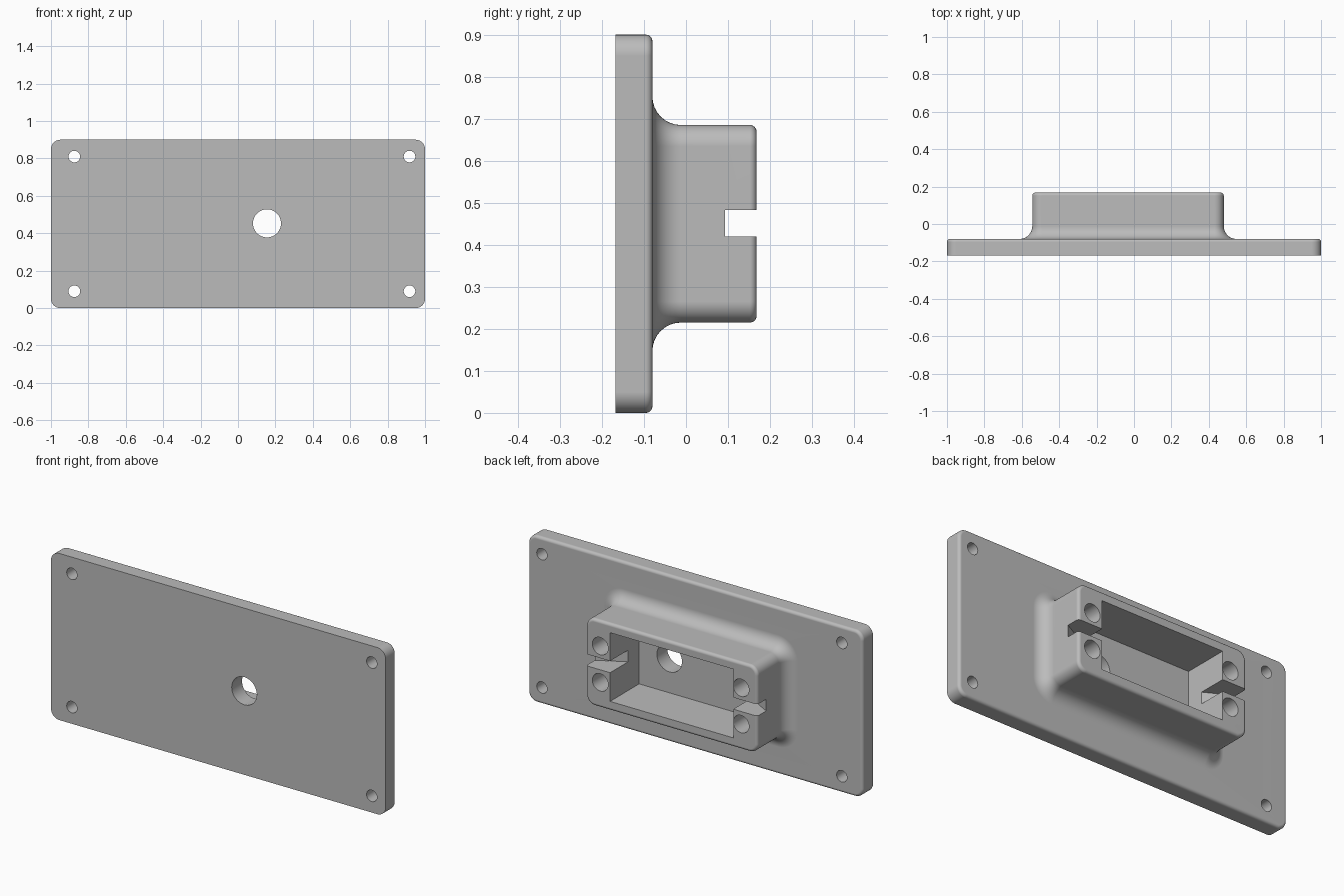
import bpy, bmesh
from math import sin, cos, pi, radians

if "Cube" in bpy.data.objects:
    bpy.data.objects.remove(bpy.data.objects["Cube"])

FRONT, SEAT, RIM = -0.168, -0.08, 0.168   # depths: plate front, plate back, housing rim
CX, CZ = -0.032, 0.45                     # housing centre
SEG = 10

grey = bpy.data.materials.new("plain grey")
grey.use_nodes = True
grey.diffuse_color = (0.5, 0.5, 0.5, 1)
grey.node_tree.nodes["Principled BSDF"].inputs["Base Color"].default_value = (0.5, 0.5, 0.5, 1)


def make_object(name, bm):
    bmesh.ops.recalc_face_normals(bm, faces=bm.faces[:])
    mesh = bpy.data.meshes.new(name)
    bm.to_mesh(mesh)
    bm.free()
    mesh.materials.append(grey)
    obj = bpy.data.objects.new(name, mesh)
    bpy.context.collection.objects.link(obj)
    return obj


def ring(bm, cx, cz, hw, hh, r, y, grow=0.0):
    """Rounded rectangle at depth y, offset outwards by grow."""
    verts = []
    for k, (sx, sz) in enumerate([(1, 1), (-1, 1), (-1, -1), (1, -1)]):
        for i in range(SEG + 1):
            a = (k + i / SEG) * pi / 2
            verts.append(bm.verts.new((cx + sx * (hw - r) + (r + grow) * cos(a), y,
                                       cz + sz * (hh - r) + (r + grow) * sin(a))))
    return verts


def prism(name, points, z0, z1):
    """Outline in x and y, extruded from z0 to z1."""
    bm = bmesh.new()
    face = bm.faces.new([bm.verts.new((x, y, z0)) for x, y in points])
    new = bmesh.ops.extrude_face_region(bm, geom=[face])["geom"]
    bmesh.ops.translate(bm, vec=(0, 0, z1 - z0),
                        verts=[v for v in new if isinstance(v, bmesh.types.BMVert)])
    return make_object(name, bm)


def drill(name, x, z, r, y0, y1):
    bpy.ops.mesh.primitive_cylinder_add(vertices=48, radius=r, depth=y1 - y0,
                                        location=(x, (y0 + y1) / 2, z),
                                        rotation=(pi / 2, 0, 0))
    obj = bpy.context.object
    obj.name = name
    obj.data.materials.append(grey)
    return obj


# Plate and housing, lofted in one piece
bm = bmesh.new()
plate = (0, 0.45, 1.0, 0.45, 0.05)
boss = (CX, CZ, 0.512, 0.235, 0.05)
EDGE, FLARE = 0.016, 0.068
quarter = [i / 8 * pi / 2 for i in range(9)]
rings = [ring(bm, *plate, FRONT)]
for a in quarter:   # rounded plate edge
    rings.append(ring(bm, *plate, SEAT - EDGE + EDGE * sin(a), EDGE * (cos(a) - 1)))
for a in quarter:   # flared foot of the housing
    rings.append(ring(bm, *boss, SEAT + FLARE * (1 - cos(a)), FLARE * (1 - sin(a))))
for a in quarter:   # rounded rim
    rings.append(ring(bm, *boss, RIM - EDGE + EDGE * sin(a), EDGE * (cos(a) - 1)))
n = len(rings[0])
for low, high in zip(rings, rings[1:]):
    for i in range(n):
        j = (i + 1) % n
        bm.faces.new((low[i], low[j], high[j], high[i]))
bm.faces.new(rings[0])
bm.faces.new(rings[-1])
body = make_object("mounting_plate", bm)

# Pocket, ramped cable notches and holes
x0, x1 = CX - 0.368, CX + 0.368
cutters = [prism("pocket", [(x0, SEAT), (x1, SEAT), (x1, 0.3), (x0, 0.3)], 0.265, 0.636)]
slot = [(0.6, 0.093), (0.512, 0.093), (0.368, 0.014), (0.33, 0.014), (0.33, 0.25), (0.6, 0.25)]
for s in (-1, 1):
    cutters.append(prism("notch", [(CX + s * x, y) for x, y in slot], 0.42, 0.483))
    for t in (-1, 1):
        cutters.append(drill("screw_hole", CX + 0.006 + s * 0.421, CZ + t * 0.098, 0.047, -0.05, 0.3))
        cutters.append(drill("corner_hole", 0.021 + s * 0.896, CZ + t * 0.36, 0.031, -0.3, 0.1))
cutters.append(drill("shaft_hole", 0.155, 0.453, 0.075, -0.3, 0.0))

bpy.ops.object.select_all(action="DESELECT")
body.select_set(True)
bpy.context.view_layer.objects.active = body
for cutter in cutters:
    mod = body.modifiers.new("cut", "BOOLEAN")
    mod.operation, mod.solver, mod.object = "DIFFERENCE", "EXACT", cutter
    bpy.ops.object.modifier_apply(modifier=mod.name)
    bpy.data.objects.remove(cutter)

# Smooth curves, crisp cut edges
bpy.ops.object.shade_smooth_by_angle(angle=radians(30))
body.modifiers.new("even_normals", "WEIGHTED_NORMAL").keep_sharp = True
